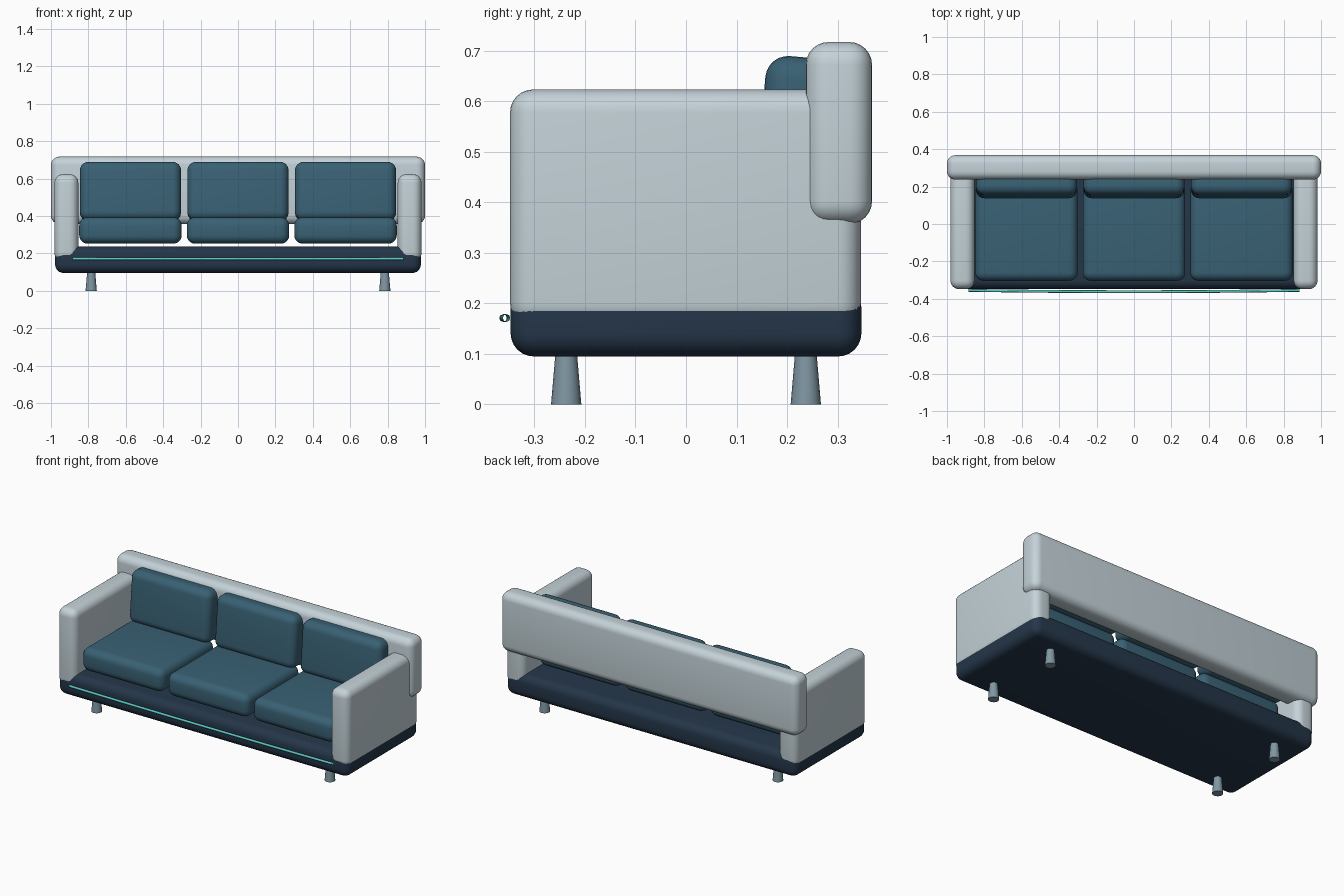
import bpy
import bmesh
from math import radians
from mathutils import Matrix

cube = bpy.data.objects.get("Cube")
if cube:
    bpy.data.objects.remove(cube, do_unlink=True)


def material(name, rgb):
    """Flat material from an sRGB colour in 0-255."""
    lin = [((c / 255 + 0.055) / 1.055) ** 2.4 for c in rgb]
    mat = bpy.data.materials.new(name)
    mat.use_nodes = True
    mat.diffuse_color = (*lin, 1)
    bsdf = next(n for n in mat.node_tree.nodes if n.type == 'BSDF_PRINCIPLED')
    bsdf.inputs["Base Color"].default_value = (*lin, 1)
    return mat


pale = material("pale grey fabric", (196, 210, 216))
teal = material("teal fabric", (57, 97, 116))
navy = material("dark navy", (36, 54, 73))
metal = material("grey metal", (128, 151, 163))
aqua = material("aqua trim", (92, 203, 197))


def activate(obj):
    bpy.ops.object.select_all(action='DESELECT')
    obj.select_set(True)
    bpy.context.view_layer.objects.active = obj


def finish(name, bm, mat, location):
    mesh = bpy.data.meshes.new(name)
    bm.to_mesh(mesh)
    bm.free()
    mesh.materials.append(mat)
    obj = bpy.data.objects.new(name, mesh)
    bpy.context.collection.objects.link(obj)
    obj.location = location
    activate(obj)
    bpy.ops.object.shade_smooth_by_angle(angle=radians(35))
    return obj


def soft_box(name, xs, ys, zs, radius, mat, tilt=0):
    """Rounded box between pairs of limits, tilted about x."""
    spans = (xs, ys, zs)
    bm = bmesh.new()
    size = [b - a for a, b in spans]
    bmesh.ops.create_cube(bm, size=1, matrix=Matrix.Diagonal((*size, 1)))
    bmesh.ops.bevel(bm, geom=bm.edges[:], offset=radius, segments=6,
                    profile=0.5, affect='EDGES', clamp_overlap=True)
    obj = finish(name, bm, mat, [(a + b) / 2 for a, b in spans])
    obj.rotation_euler.x = radians(tilt)
    return obj


# Frame: base, backrest and arms
soft_box("base", (-0.978, 0.978), (-0.347, 0.347), (0.095, 0.237), 0.046, navy)
soft_box("backrest", (-1, 1), (0.237, 0.368), (0.357, 0.717), 0.045, pale)
for side, xs in (("left", (0.854, 0.981)), ("right", (-0.981, -0.854))):
    soft_box(side + "_arm", xs, (-0.348, 0.346), (0.155, 0.623), 0.045, pale)

# Three seat cushions and three leaning back cushions
for i, side in enumerate(("right", "middle", "left")):
    x = (i - 1) * 0.575
    soft_box(side + "_seat_cushion", (x - 0.274, x + 0.274), (-0.304, 0.22),
             (0.252, 0.393), 0.045, teal)
    soft_box(side + "_back_cushion", (x - 0.27, x + 0.27), (0.147, 0.277),
             (0.374, 0.688), 0.045, teal, tilt=-5)

# Legs flare towards the floor
for sx, side in ((1, "left"), (-1, "right")):
    for sy, end in ((-1, "front"), (1, "back")):
        bm = bmesh.new()
        bmesh.ops.create_cone(bm, cap_ends=True, segments=16, radius1=0.03,
                              radius2=0.021, depth=0.105)
        finish(f"{end}_{side}_leg", bm, metal, (sx * 0.785, sy * 0.237, 0.0525))

# Slightly bowed trim tube with open ends
curve = bpy.data.curves.new("front_trim", 'CURVE')
curve.dimensions = '3D'
curve.bevel_depth = 0.0075
curve.bevel_resolution = 2
spline = curve.splines.new('POLY')
steps = 8
spline.points.add(steps)
for i, point in enumerate(spline.points):
    t = 2 * i / steps - 1
    point.co = (0.885 * t, -0.362 + 0.007 * t * t, 0.171, 1)
curve.materials.append(aqua)
trim = bpy.data.objects.new("front_trim", curve)
bpy.context.collection.objects.link(trim)
activate(trim)
bpy.ops.object.convert(target='MESH')
